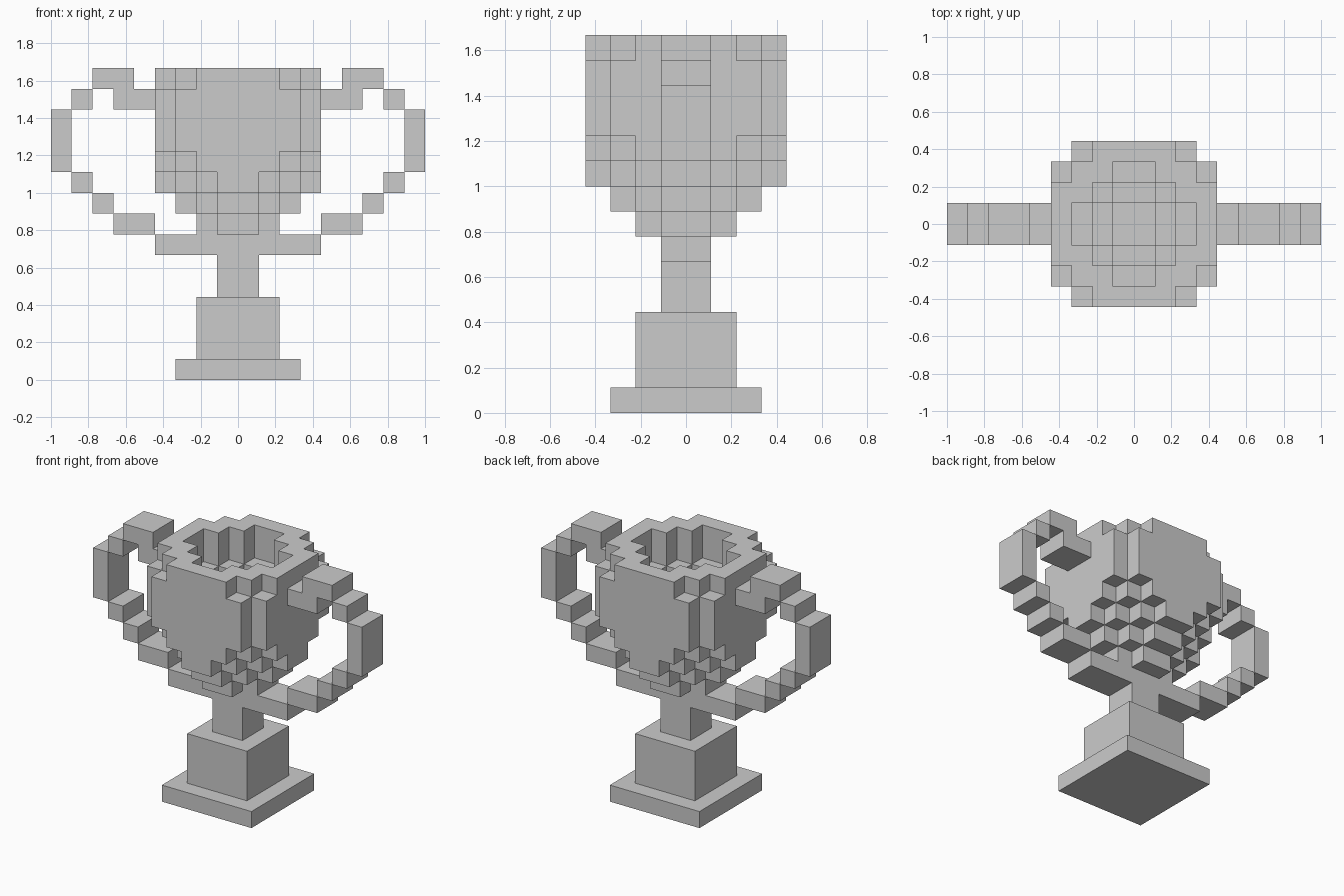
import bpy, bmesh
from mathutils import Vector

if "Cube" in bpy.data.objects:
    bpy.data.objects.remove(bpy.data.objects["Cube"])

U = 1 / 9  # size of one block


def box(x0, x1, y0, y1, z0, z1):
    return {(x, y, z) for x in range(x0, x1) for y in range(y0, y1) for z in range(z0, z1)}


def disc(rows, z0, z1):
    """Stepped round slab: rows[i] is the half width of the i-th row from the centre."""
    cells = set()
    for i, w in enumerate(rows):
        cells |= box(-w, w, i, i + 1, z0, z1) | box(-w, w, -i - 1, -i, z0, z1)
    return cells


def blocks(name, cells):
    """Mesh only the exposed faces of a set of blocks and merge flat areas."""
    bm = bmesh.new()
    for c in cells:
        for axis in range(3):
            for s in (-1, 1):
                n = list(c)
                n[axis] += s
                if tuple(n) in cells:
                    continue
                u, v = (axis + 1) % 3, (axis + 2) % 3
                quad = []
                for a, b in ((0, 0), (1, 0), (1, 1), (0, 1)):
                    p = Vector(c)
                    p[axis] += s > 0
                    p[u] += a
                    p[v] += b
                    quad.append(bm.verts.new(p * U))
                bm.faces.new(quad if s > 0 else quad[::-1])
    bmesh.ops.remove_doubles(bm, verts=bm.verts[:], dist=1e-4)
    bmesh.ops.dissolve_limit(bm, angle_limit=0.02, verts=bm.verts[:], edges=bm.edges[:])
    me = bpy.data.meshes.new(name)
    bm.to_mesh(me)
    bm.free()
    ob = bpy.data.objects.new(name, me)
    bpy.context.collection.objects.link(ob)
    return ob


# Foot, pedestal and stem
blocks("base", box(-3, 3, -3, 3, 0, 1) | box(-2, 2, -2, 2, 1, 4) | box(-1, 1, -1, 1, 4, 7))

# Bowl: stepped underside, full body, rim with cut corners
bowl = disc((2, 1), 7, 8) | disc((3, 2, 1), 8, 9) | disc((4, 3, 2, 1), 9, 10)
bowl |= disc((4, 4, 3, 2), 10, 11) | disc((4, 4, 4, 3), 11, 14) | disc((4, 4, 3, 2), 14, 15)
# Stepped hollow
bowl -= disc((3, 2, 1), 13, 15) | disc((2, 1), 12, 13) | disc((1,), 11, 12)
blocks("bowl", bowl)

# Handles: (x0, x1, z0, z1) runs on one side, mirrored to the other
runs = [(1, 4, 6, 7), (4, 6, 7, 8), (6, 7, 8, 9), (7, 8, 9, 10), (8, 9, 10, 13),
        (7, 8, 13, 14), (5, 7, 14, 15), (4, 6, 13, 14)]
for side in ("right", "left"):
    cells = set()
    for x0, x1, z0, z1 in runs:
        if side == "left":
            x0, x1 = -x1, -x0
        cells |= box(x0, x1, -1, 1, z0, z1)
    blocks("handle_" + side, cells)
